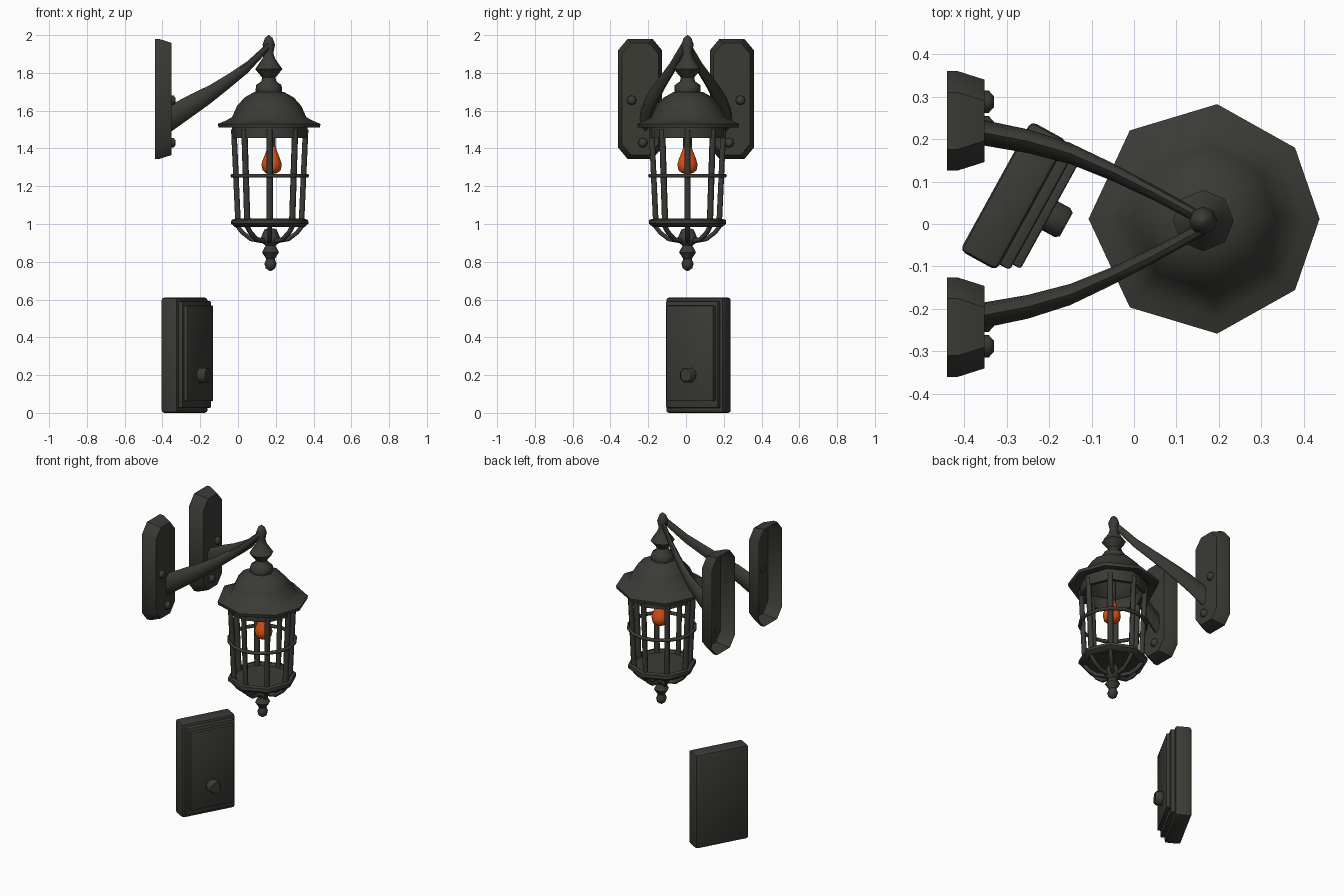
import bpy, bmesh, math
from mathutils import Vector, Matrix

if "Cube" in bpy.data.objects:
    bpy.data.objects.remove(bpy.data.objects["Cube"])

def material(name, rgb):
    m = bpy.data.materials.new(name)
    m.diffuse_color = (*rgb, 1)
    m.use_nodes = True
    m.node_tree.nodes["Principled BSDF"].inputs["Base Color"].default_value = m.diffuse_color
    return m

IRON = material("dark_iron", (0.043, 0.044, 0.036))
GLOW = material("orange_bulb", (0.75, 0.085, 0.008))
CX, CY = 0.168, 0.008          # lantern axis
OCT = [i * 45 for i in range(8)]
HOOD = [0, 38, 83.5, 130, 180, 230, 276.5, 322]

def finish(name, bm, mat=IRON, angle=50):
    bmesh.ops.recalc_face_normals(bm, faces=bm.faces)
    me = bpy.data.meshes.new(name)
    bm.to_mesh(me)
    bm.free()
    me.materials.append(mat)
    ob = bpy.data.objects.new(name, me)
    bpy.context.collection.objects.link(ob)
    bpy.ops.object.select_all(action='DESELECT')
    ob.select_set(True)
    bpy.context.view_layer.objects.active = ob
    bpy.ops.object.shade_smooth_by_angle(angle=math.radians(angle))
    return ob

def loft(name, rings, mat=IRON, cap_start=True, cap_end=True, angle=50):
    """Skin a list of equal-length point rings."""
    bm = bmesh.new()
    vs = [[bm.verts.new(p) for p in r] for r in rings]
    n = len(vs[0])
    for a, b in zip(vs, vs[1:]):
        for i in range(n):
            j = (i + 1) % n
            bm.faces.new((a[i], a[j], b[j], b[i]))
    if cap_start:
        bm.faces.new(vs[0])
    if cap_end:
        bm.faces.new(vs[-1])
    return finish(name, bm, mat, angle)

def lathe(name, profile, angles=OCT, cx=CX, cy=CY, mat=IRON):
    rings = [[(cx + max(r, 0.002) * math.cos(math.radians(a)),
               cy + max(r, 0.002) * math.sin(math.radians(a)), z) for a in angles]
             for r, z in profile]
    return loft(name, rings, mat)

def tube(name, pts, radius, n=6):
    pts = [Vector(p) for p in pts]
    rings = []
    for i, p in enumerate(pts):
        d = pts[min(i + 1, len(pts) - 1)] - pts[max(i - 1, 0)]
        q = d.to_track_quat('Z', 'Y')
        rings.append([p + q @ Vector((radius * math.cos(k * math.tau / n),
                                      radius * math.sin(k * math.tau / n), 0)) for k in range(n)])
    return loft(name, rings, angle=65)

# --- wall plates, bolts and arms, mirrored in y ---
def plate_ring(x, cy, inset):
    hy, hz, c, zc = 0.117 - inset, 0.317 - inset, 0.05, 1.662
    q = [(hy, hz - 0.06), (hy - c, hz), (-hy + c, hz), (-hy, hz - 0.06),
         (-hy, -hz + 0.06), (-hy + c, -hz), (hy - c, -hz), (hy, -hz + 0.06)]
    return [(x, cy + y, zc + z) for y, z in q]

def bolt(name, y, z):
    rings = [[(x, y + r * math.cos(k * math.tau / 8), z + r * math.sin(k * math.tau / 8))
              for k in range(8)] for x, r in [(-0.36, 0.026), (-0.342, 0.026), (-0.33, 0.013)]]
    loft(name, rings)

ARM = [(-0.355, 0.215, 1.56, 0.030, 0.072), (-0.25, 0.195, 1.625, 0.028, 0.062),
       (-0.15, 0.166, 1.685, 0.025, 0.050), (-0.05, 0.122, 1.755, 0.021, 0.040),
       (0.05, 0.072, 1.83, 0.018, 0.032), (0.12, 0.034, 1.90, 0.017, 0.026),
       (0.165, 0.010, 1.945, 0.015, 0.022)]
for s, side in ((1, "left"), (-1, "right")):
    loft("wall_plate_" + side,
         [plate_ring(-0.44, s * 0.243, 0), plate_ring(-0.415, s * 0.243, 0),
          plate_ring(-0.352, s * 0.243, 0.02)], cap_start=False, angle=40)
    bolt("upper_bolt_" + side, s * 0.288, 1.655)
    bolt("lower_bolt_" + side, s * 0.228, 1.43)
    loft("arm_" + side,
         [[(x, s * y + a * math.cos(k * math.pi / 4), z + b * math.sin(k * math.pi / 4))
           for k in range(8)] for x, y, z, a, b in ARM])

# --- lantern top: finial and hollow hood ---
lathe("top_finial", [(0, 2.0), (0.02, 1.985), (0.033, 1.95), (0.024, 1.905), (0.034, 1.875),
                     (0.072, 1.82), (0.035, 1.775), (0.04, 1.755), (0.068, 1.735),
                     (0.07, 1.70), (0.06, 1.68)], cx=0.163)
lathe("hood", [(0.02, 1.705), (0.08, 1.698), (0.13, 1.67), (0.17, 1.625), (0.197, 1.565),
               (0.235, 1.545), (0.272, 1.53), (0.268, 1.51), (0.235, 1.515), (0.20, 1.525),
               (0.16, 1.60), (0.09, 1.665), (0.02, 1.675)], HOOD, cx=0.165, cy=0.012)

# top collar under the hood
def band(name, r0, r1, z0, z1):
    pr = [(r1, z1), (r1, z0), (r0, z0), (r0, z1), (r1, z1)]
    rings = [[(CX + r * math.cos(math.radians(a)), CY + r * math.sin(math.radians(a)), z)
              for a in OCT] for r, z in pr]
    loft(name, rings, cap_start=False, cap_end=False)
band("top_collar", 0.178, 0.20, 1.455, 1.53)

# --- cage: posts, middle ring, floor, lower struts ---
for i, a in enumerate(OCT):
    c, s = math.cos(math.radians(a)), math.sin(math.radians(a))
    at = lambda r, z: (CX + r * c, CY + r * s, z)
    tube(f"post_{i}", [at(0.19, 1.50), at(0.168, 1.01)], 0.017)
    tube(f"lower_strut_{i}", [at(0.172, 0.99), at(0.145, 0.955), at(0.10, 0.92),
                              at(0.03, 0.908)], 0.013)
bpy.ops.mesh.primitive_torus_add(major_segments=16, minor_segments=6, major_radius=0.198,
                                 minor_radius=0.011, location=(CX, CY, 1.255))
ring = bpy.context.object
ring.name = "middle_ring"
ring.data.materials.append(IRON)
bpy.ops.object.shade_smooth_by_angle(angle=math.radians(70))
lathe("cage_floor", [(0, 1.01), (0.17, 1.01), (0.18, 1.028), (0.203, 1.022), (0.205, 1.002),
                     (0.185, 0.985), (0.165, 0.985), (0.16, 0.998), (0, 0.998)])
lathe("bottom_finial", [(0.02, 0.975), (0.033, 0.97), (0.052, 0.925), (0.05, 0.905),
                        (0.026, 0.885), (0.045, 0.85), (0.022, 0.815), (0.032, 0.79),
                        (0.025, 0.765), (0, 0.75)], cx=0.172)

# --- bulb and socket ---
ROUND = [i * 30 for i in range(12)]
lathe("bulb", [(0.022, 1.41), (0.027, 1.39), (0.045, 1.345), (0.054, 1.315), (0.048, 1.285),
               (0.03, 1.27), (0, 1.264)], ROUND, cx=0.178, mat=GLOW)
lathe("bulb_socket", [(0.024, 1.68), (0.024, 1.40)], cx=0.175)

# --- switch box, turned to face front right ---
ANG = math.atan2(-0.482, 0.876)
BOX = Matrix.Translation((-0.326, 0.09, 0)) @ Matrix.Rotation(ANG, 4, 'Z')

def slab(name, n0, n1, half, z0, z1, bevel):
    bm = bmesh.new()
    bmesh.ops.create_cube(bm, size=1, matrix=BOX
                          @ Matrix.Translation(((n0 + n1) / 2, 0, (z0 + z1) / 2))
                          @ Matrix.Diagonal((n1 - n0, half * 2, z1 - z0, 1)))
    bmesh.ops.bevel(bm, geom=bm.edges[:], offset=bevel, segments=2, affect='EDGES', profile=0.5)
    finish(name, bm, angle=35)

slab("box_body", 0.0, 0.098, 0.174, 0.0, 0.61, 0.014)
slab("box_lip", 0.08, 0.125, 0.158, 0.025, 0.592, 0.008)
slab("box_panel", 0.11, 0.146, 0.143, 0.062, 0.568, 0.006)
knob = [[BOX @ Vector((n, r * math.cos(k * math.pi / 4 + math.pi / 8),
                       0.2 + r * math.sin(k * math.pi / 4 + math.pi / 8))) for k in range(8)]
        for n, r in [(0.14, 0.042), (0.18, 0.042), (0.19, 0.034)]]
loft("box_knob", knob)
